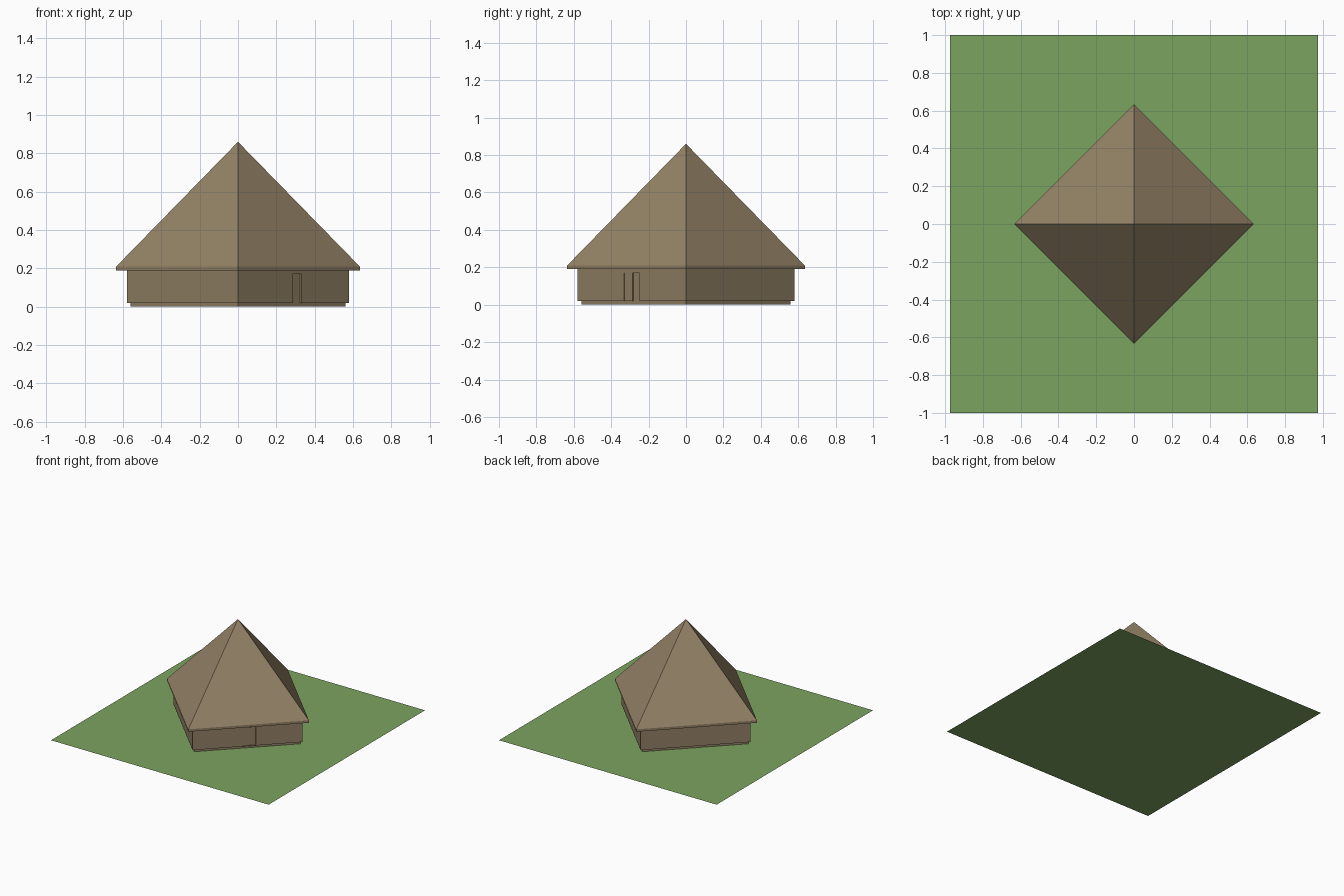
import bpy, bmesh
from math import radians, sqrt
from mathutils import Vector

cube = bpy.data.objects.get("Cube")
if cube:
    bpy.data.objects.remove(cube)


def material(name, rgb):
    mat = bpy.data.materials.new(name)
    mat.use_nodes = True
    mat.diffuse_color = (*rgb, 1)
    mat.node_tree.nodes["Principled BSDF"].inputs["Base Color"].default_value = (*rgb, 1)
    return mat


brown = material("earth_brown", (0.296, 0.227, 0.133))
green = material("grass_green", (0.202, 0.367, 0.119))


def finish(name, bm, mat, turn=0):
    bmesh.ops.recalc_face_normals(bm, faces=bm.faces)
    mesh = bpy.data.meshes.new(name)
    bm.to_mesh(mesh)
    bm.free()
    mesh.materials.append(mat)
    obj = bpy.data.objects.new(name, mesh)
    obj.rotation_euler.z = radians(turn)
    bpy.context.collection.objects.link(obj)
    return obj


def square_stack(tiers, bottom=True):
    """Loft square rings given as (corner radius, height); radius 0 is a tip."""
    bm = bmesh.new()
    rings = []
    for radius, z in tiers:
        h = radius / sqrt(2)
        corners = ((-h, -h), (h, -h), (h, h), (-h, h))
        if radius:
            rings.append([bm.verts.new((x, y, z)) for x, y in corners])
        else:
            rings.append([bm.verts.new((0, 0, z))] * 4)
    for low, high in zip(rings, rings[1:]):
        for i in range(4):
            j = (i + 1) % 4
            bm.faces.new(dict.fromkeys((low[i], low[j], high[j], high[i])))
    if bottom:
        bm.faces.new(rings[0][::-1])
    if tiers[-1][0]:
        bm.faces.new(rings[-1])
    return bm


# Grass plot
bm = bmesh.new()
bmesh.ops.create_grid(bm, x_segments=1, y_segments=1, size=1)
bmesh.ops.scale(bm, vec=(0.975, 1, 1), verts=bm.verts)
finish("grass_plot", bm, green)

# Plinth and overhanging pyramid roof, turned corner-on
finish("plinth", square_stack([(0.56, 0), (0.56, 0.025)], bottom=False), brown, 45)
finish("roof", square_stack([(0.635, 0.19), (0.635, 0.21), (0, 0.86)]), brown, 45)

# Walls with a shallow doorway cut in the front face
DOOR_HALF, DOOR_TOP, RECESS = 0.06, 0.17, 0.012
bm = square_stack([(0.58, 0.02), (0.58, 0.19)])
bm.normal_update()
cuts = [((-DOOR_HALF, 0, 0), (1, 0, 0)), ((DOOR_HALF, 0, 0), (1, 0, 0)),
        ((0, 0, DOOR_TOP), (0, 0, 1))]
for point, normal in cuts:
    faces = [f for f in bm.faces if f.normal.y < -0.9
             and (normal[0] or abs(f.calc_center_median().x) < DOOR_HALF)]
    edges = {e for f in faces for e in f.edges}
    verts = {v for f in faces for v in f.verts}
    bmesh.ops.bisect_plane(bm, geom=faces + list(edges) + list(verts),
                           plane_co=point, plane_no=normal)
    bm.normal_update()
door = [f for f in bm.faces if f.normal.y < -0.9
        and abs(f.calc_center_median().x) < DOOR_HALF
        and f.calc_center_median().z < DOOR_TOP]
made = bmesh.ops.extrude_face_region(bm, geom=door)["geom"]
bmesh.ops.delete(bm, geom=door, context="FACES_ONLY")
bmesh.ops.translate(bm, vec=(0, RECESS, 0),
                    verts=[v for v in made if isinstance(v, bmesh.types.BMVert)])
finish("walls", bm, brown, 45)

# Raised door leaf filling the left half of the doorway
bm = bmesh.new()
bmesh.ops.create_cube(bm, size=1)
bmesh.ops.scale(bm, vec=(DOOR_HALF, 0.008, DOOR_TOP - 0.02), verts=bm.verts)
wall_y = -0.58 / sqrt(2)
bmesh.ops.translate(bm, vec=Vector((-DOOR_HALF / 2, wall_y + RECESS - 0.004, 0.095)),
                    verts=bm.verts)
finish("door_leaf", bm, brown, 45)
